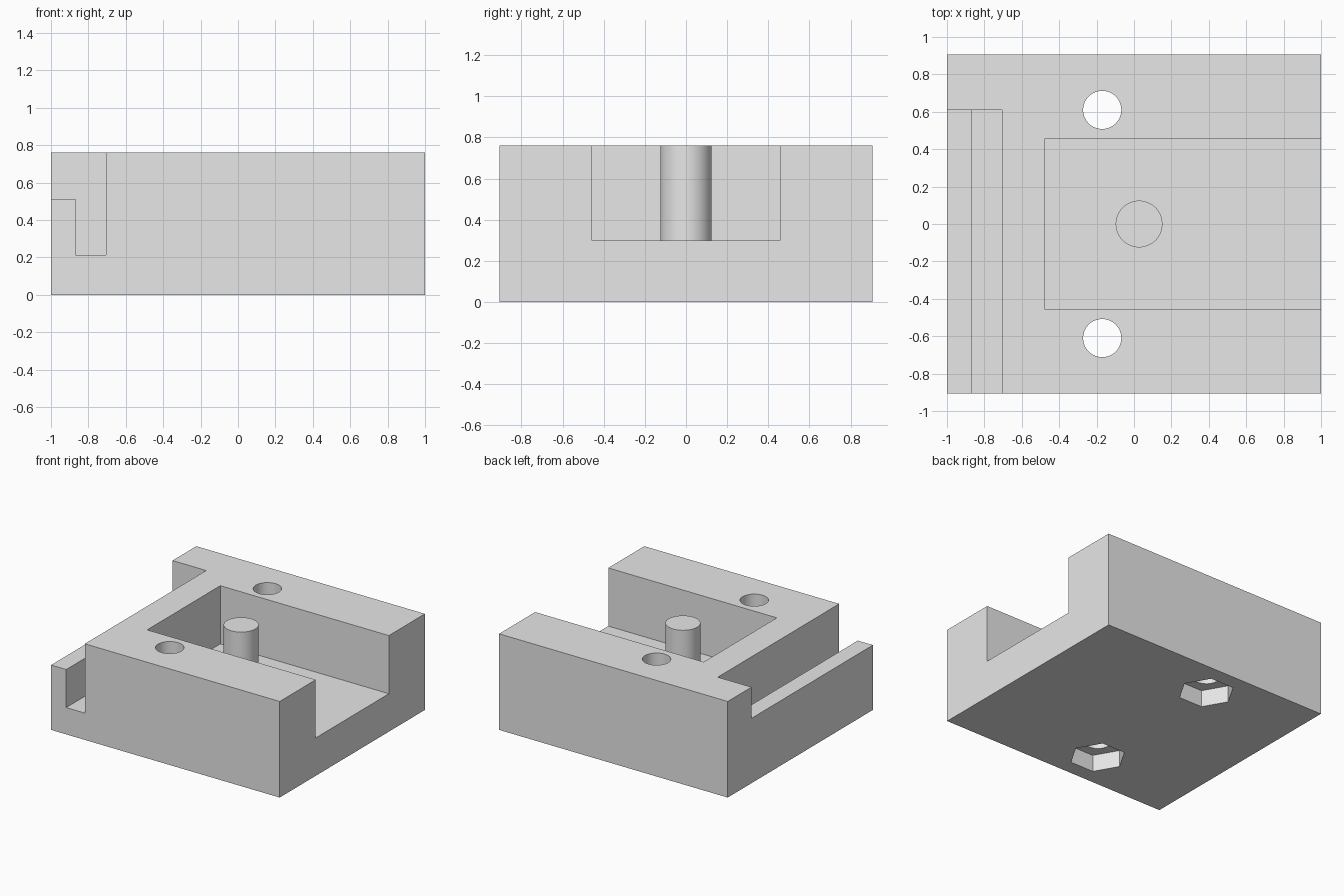
import bpy
import bmesh
from mathutils import Matrix, Vector

cube = bpy.data.objects.get("Cube")
if cube:
    bpy.data.objects.remove(cube, do_unlink=True)

HALF_Y, TOP, OVER = 0.907, 0.76, 0.2
FLOOR = 0.30

# One plain grey for the whole part
grey = bpy.data.materials.new("plain grey")
grey.use_nodes = True
grey.diffuse_color = (0.8, 0.8, 0.8, 1)
grey.node_tree.nodes["Principled BSDF"].inputs["Base Color"].default_value = (0.8, 0.8, 0.8, 1)


def finish(name, bm):
    mesh = bpy.data.meshes.new(name)
    bm.to_mesh(mesh)
    bm.free()
    mesh.materials.append(grey)
    obj = bpy.data.objects.new(name, mesh)
    bpy.context.collection.objects.link(obj)
    return obj


def box(name, low, high):
    low, high = Vector(low), Vector(high)
    bm = bmesh.new()
    bmesh.ops.create_cube(bm, size=1, matrix=Matrix.Translation((low + high) / 2)
                          @ Matrix.Diagonal((*(high - low), 1)))
    return finish(name, bm)


def prism(name, x, y, z0, z1, radius, sides):
    bm = bmesh.new()
    bmesh.ops.create_cone(bm, cap_ends=True, segments=sides, radius1=radius, radius2=radius,
                          depth=z1 - z0, matrix=Matrix.Translation((x, y, (z0 + z1) / 2)))
    # put a corner on the x axis
    bmesh.ops.rotate(bm, verts=bm.verts, cent=(x, y, 0),
                     matrix=Matrix.Rotation(1.5707963, 3, 'Z'))
    return finish(name, bm)


def smooth(obj):
    bpy.ops.object.select_all(action='DESELECT')
    obj.select_set(True)
    bpy.context.view_layer.objects.active = obj
    bpy.ops.object.shade_smooth_by_angle(angle=0.5)


block = box("block", (-1, -HALF_Y, 0), (1, HALF_Y, TOP))

# Pocket open to one side, side groove, and lowered lip beside the groove
cutters = [
    box("pocket_cutter", (-0.475, -0.457, FLOOR), (1 + OVER, 0.457, TOP + OVER)),
    box("groove_cutter", (-0.868, -HALF_Y - OVER, 0.212), (-0.705, 0.61, TOP + OVER)),
    box("lip_cutter", (-1 - OVER, -HALF_Y - OVER, 0.513), (-0.8, 0.61, TOP + OVER)),
]
# Bolt holes with hexagonal nut recesses underneath
for side in (-1, 1):
    y = side * 0.61
    cutters.append(prism("bolt_hole_cutter", -0.17, y, -OVER, TOP + OVER, 0.102, 64))
    cutters.append(prism("nut_recess_cutter", -0.17, y, -OVER, 0.133, 0.205, 6))

for cutter in cutters:
    cutter.hide_render = True
    mod = block.modifiers.new(cutter.name, 'BOOLEAN')
    mod.operation = 'DIFFERENCE'
    mod.solver = 'EXACT'
    mod.object = cutter

# Bake the cuts and drop the cutters
graph = bpy.context.evaluated_depsgraph_get()
block.data = bpy.data.meshes.new_from_object(block.evaluated_get(graph))
block.modifiers.clear()
for cutter in cutters:
    bpy.data.objects.remove(cutter, do_unlink=True)
smooth(block)

# Round post standing in the pocket
smooth(prism("post", 0.027, 0, FLOOR - 0.01, TOP, 0.125, 64))
